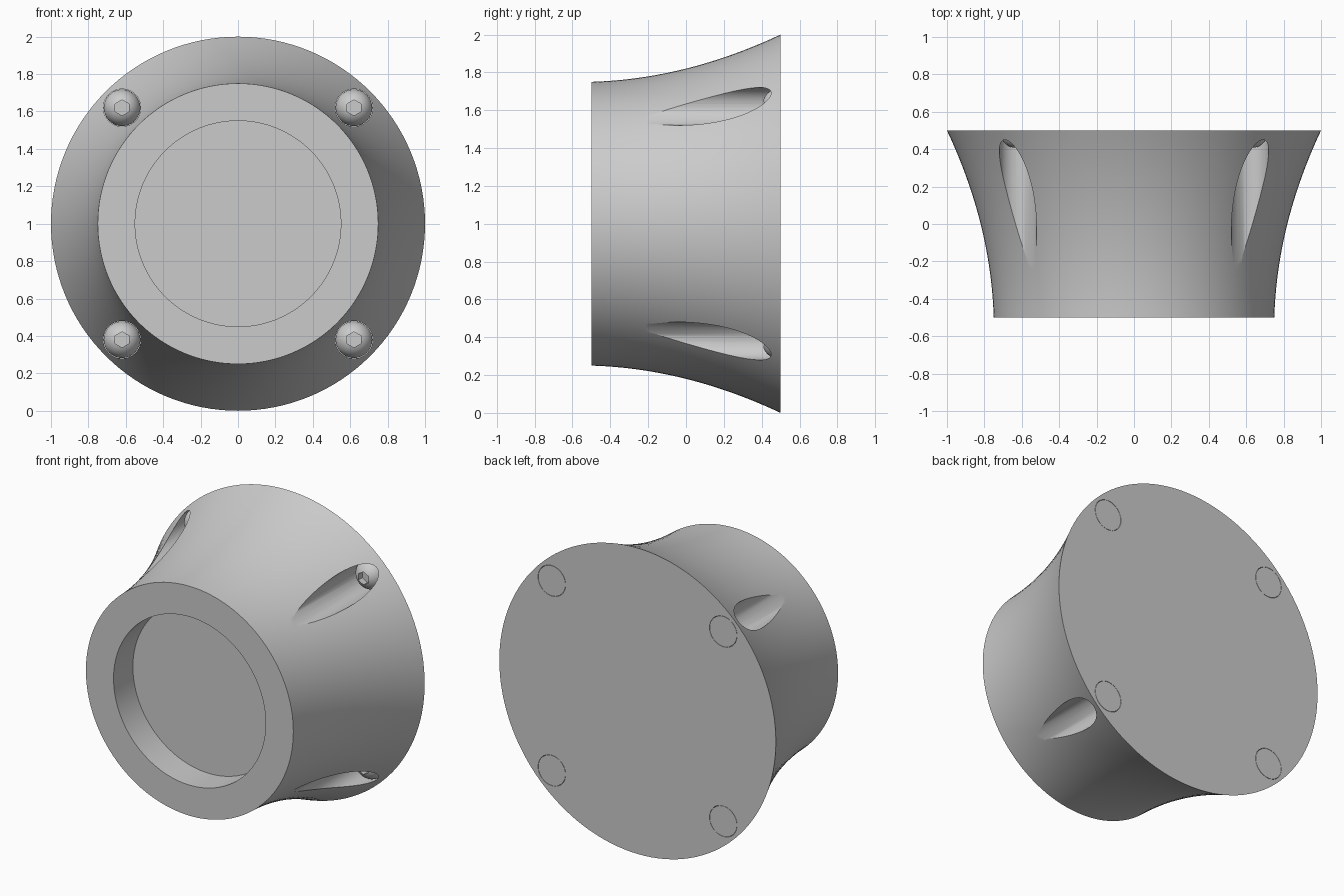
import bpy, bmesh, math
from mathutils import Matrix, Vector

cube = bpy.data.objects.get("Cube")
if cube:
    bpy.data.objects.remove(cube, do_unlink=True)

grey = bpy.data.materials.new("plain grey")
grey.use_nodes = True
grey.diffuse_color = (0.6, 0.6, 0.6, 1)
grey.node_tree.nodes["Principled BSDF"].inputs["Base Color"].default_value = (0.6, 0.6, 0.6, 1)


def finish(name, bm, location):
    """Turn a bmesh into a grey object."""
    bmesh.ops.recalc_face_normals(bm, faces=bm.faces)
    mesh = bpy.data.meshes.new(name)
    bm.to_mesh(mesh)
    bm.free()
    mesh.materials.append(grey)
    obj = bpy.data.objects.new(name, mesh)
    obj.location = location
    bpy.context.collection.objects.link(obj)
    return obj


def lathe(name, profile, steps, location):
    """Spin (radius, y) points around the y axis."""
    bm = bmesh.new()
    verts = [bm.verts.new((r, y, 0)) for r, y in profile]
    edges = [bm.edges.new(pair) for pair in zip(verts, verts[1:])]
    bmesh.ops.spin(bm, geom=verts + edges, cent=(0, 0, 0), axis=(0, 1, 0),
                   angle=math.tau, steps=steps)
    bmesh.ops.remove_doubles(bm, verts=bm.verts, dist=1e-5)
    return finish(name, bm, location)


def rod(name, radius, y0, y1, sides, location):
    """Prism along y, used as a cutter."""
    bm = bmesh.new()
    turn = Matrix.Translation((0, (y0 + y1) / 2, 0)) @ Matrix.Rotation(math.pi / 2, 4, "X")
    bmesh.ops.create_cone(bm, cap_ends=True, segments=sides, radius1=radius,
                          radius2=radius, depth=y1 - y0, matrix=turn)
    obj = finish(name, bm, location)
    obj.hide_render = True
    return obj


def activate(obj):
    bpy.ops.object.select_all(action="DESELECT")
    obj.select_set(True)
    bpy.context.view_layer.objects.active = obj


def cut(obj, cutter):
    mod = obj.modifiers.new("cut", "BOOLEAN")
    mod.operation = "DIFFERENCE"
    mod.solver = "EXACT"
    mod.object = cutter
    activate(obj)
    bpy.ops.object.modifier_apply(modifier=mod.name)
    bpy.data.objects.remove(cutter, do_unlink=True)


def smooth(obj):
    activate(obj)
    bpy.ops.object.shade_smooth_by_angle(angle=math.radians(30))


CENTRE = Vector((0, 0, 1))
OFFSET = 0.62      # screw position on both axes
HOLE = 0.1

# Flared body with a round recess in the front
RINGS = 24
flare = []
for i in range(RINGS + 1):
    t = i / RINGS
    flare.append((0.75 + 0.25 * (0.12 * t + 0.88 * t * t), t - 0.5))
recess = [(0, -0.3), (0.55, -0.3), (0.55, -0.5)]
body = lathe("flared_body", recess + flare + [(0, 0.5)], 128, CENTRE)

# Four screw holes, each filled by a domed screw with a hex socket
for side, sx in (("left", 1), ("right", -1)):
    for level, sz in (("upper", 1), ("lower", -1)):
        spot = CENTRE + Vector((sx * OFFSET, 0, sz * OFFSET))
        cut(body, rod("hole_cutter", HOLE, -0.7, 0.7, 48, spot))

        radius = HOLE - 0.002
        dome = []
        for i in range(13):
            a = math.pi / 2 * i / 12
            dome.append((radius * math.sin(a), 0.5 - radius * math.cos(a)))
        dome[0] = (0, dome[0][1])
        screw = lathe(f"{level}_{side}_screw", dome + [(0, 0.5)], 48, spot)
        cut(screw, rod("socket_cutter", 0.042, 0.3, 0.45, 6, spot))
        smooth(screw)

smooth(body)
